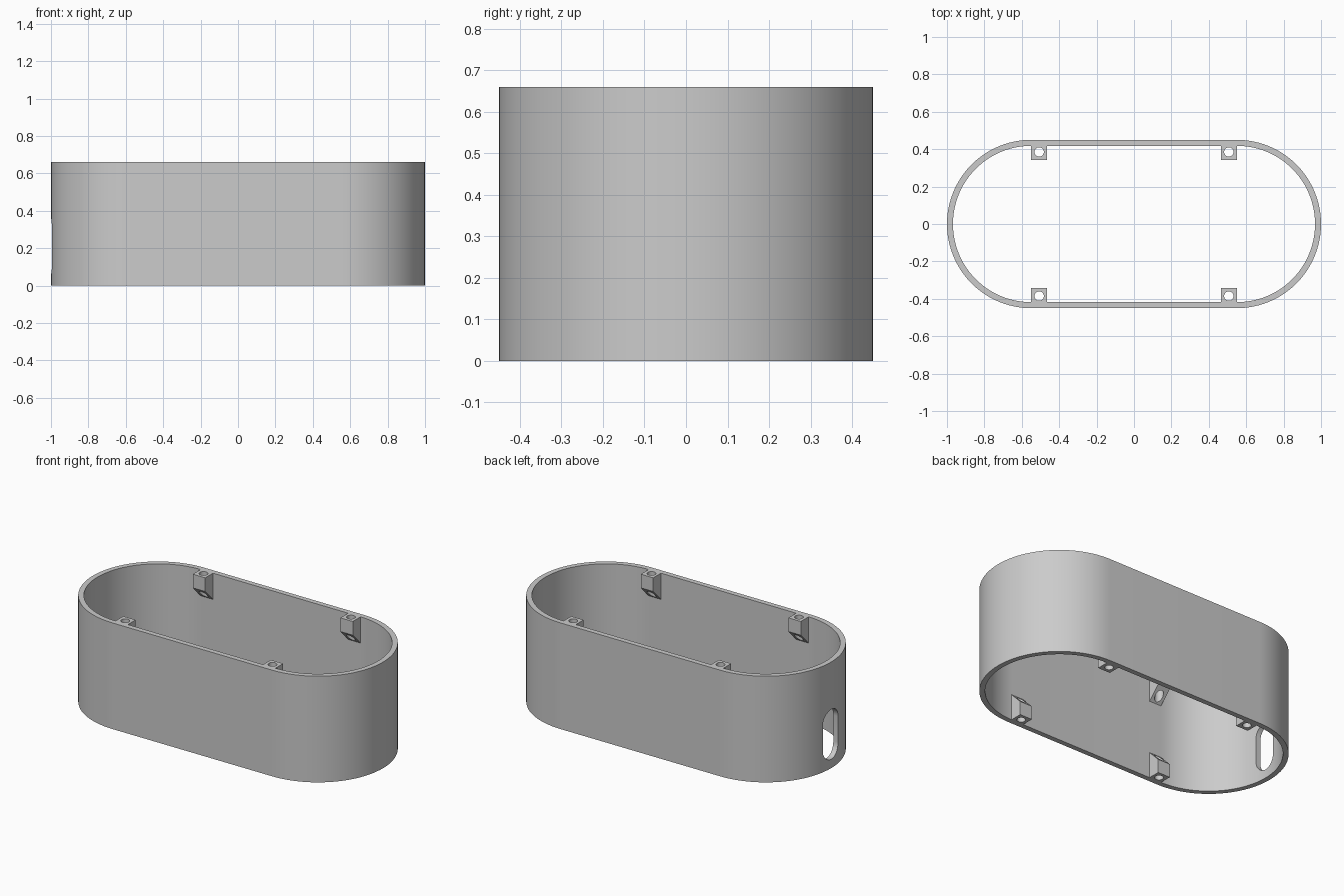
import bpy, bmesh, math
from mathutils import Matrix

cube = bpy.data.objects.get("Cube")
if cube:
    bpy.data.objects.remove(cube, do_unlink=True)

HEIGHT, RADIUS, STRAIGHT, WALL = 0.66, 0.45, 0.55, 0.032

grey = bpy.data.materials.new("light grey")
grey.use_nodes = True
grey.diffuse_color = (0.6, 0.6, 0.6, 1)
grey.node_tree.nodes["Principled BSDF"].inputs["Base Color"].default_value = (0.6, 0.6, 0.6, 1)


def stadium(radius, half, steps):
    """Rounded outline with two half-circle ends, counter-clockwise."""
    pts = []
    for side in (1, -1):
        for i in range(steps + 1):
            a = math.pi * (i / steps - 0.5)
            pts.append((side * (half + radius * math.cos(a)), side * radius * math.sin(a)))
    return pts


def make_object(name, bm):
    bmesh.ops.recalc_face_normals(bm, faces=bm.faces)
    mesh = bpy.data.meshes.new(name)
    bm.to_mesh(mesh)
    bm.free()
    mesh.materials.append(grey)
    obj = bpy.data.objects.new(name, mesh)
    bpy.context.collection.objects.link(obj)
    return obj


def prism(name, points):
    """Close a solid between two matching rings of 3D points."""
    bm = bmesh.new()
    a, b = [[bm.verts.new(p) for p in ring] for ring in points]
    bm.faces.new(a)
    bm.faces.new(b)
    for i in range(len(a)):
        j = (i + 1) % len(a)
        bm.faces.new((a[i], a[j], b[j], b[i]))
    return make_object(name, bm)


def select_only(obj):
    bpy.ops.object.select_all(action='DESELECT')
    obj.select_set(True)
    bpy.context.view_layer.objects.active = obj


def cut(obj, cutter):
    cutter.hide_render = True
    mod = obj.modifiers.new("cut", 'BOOLEAN')
    mod.operation, mod.solver, mod.object = 'DIFFERENCE', 'EXACT', cutter
    select_only(obj)
    bpy.ops.object.modifier_apply(modifier=mod.name)
    bpy.data.objects.remove(cutter, do_unlink=True)
    select_only(obj)
    bpy.ops.object.shade_smooth_by_angle(angle=math.radians(30))


# Open-ended oval wall
bm = bmesh.new()
rings = [[bm.verts.new((x, y, z)) for x, y in stadium(r, STRAIGHT, 48)]
         for r, z in ((RADIUS, 0), (RADIUS, HEIGHT), (RADIUS - WALL, HEIGHT), (RADIUS - WALL, 0))]
for k in range(4):
    a, b = rings[k], rings[(k + 1) % 4]
    for i in range(len(a)):
        j = (i + 1) % len(a)
        bm.faces.new((a[i], a[j], b[j], b[i]))
shell = make_object("oval_wall", bm)

# Upright slot through the right end
slot = stadium(0.075, 0.08, 16)
cut(shell, prism("slot_cutter", [[(x, v, 0.21 + u) for u, v in slot] for x in (-1.2, -0.8)]))

# Screw bosses with sloped undersides, at the top and bottom rims
profile = [(0.425, 0), (0.342, 0), (0.342, 0.085), (0.425, 0.17)]
for level in ("bottom", "top"):
    for sx in (-1, 1):
        for sy in (-1, 1):
            side = ("front" if sy < 0 else "back") + ("_left" if sx > 0 else "_right")
            ring = [(sy * y, HEIGHT - h if level == "top" else h) for y, h in profile]
            boss = prism(f"{level}_boss_{side}",
                         [[(sx * x, y, z) for y, z in ring] for x in (0.465, 0.55)])
            hole = bmesh.new()
            bmesh.ops.create_cone(hole, cap_ends=True, segments=32, radius1=0.025, radius2=0.025,
                                  depth=2, matrix=Matrix.Translation((sx * 0.507, sy * 0.385, HEIGHT / 2)))
            cut(boss, make_object("hole_cutter", hole))
